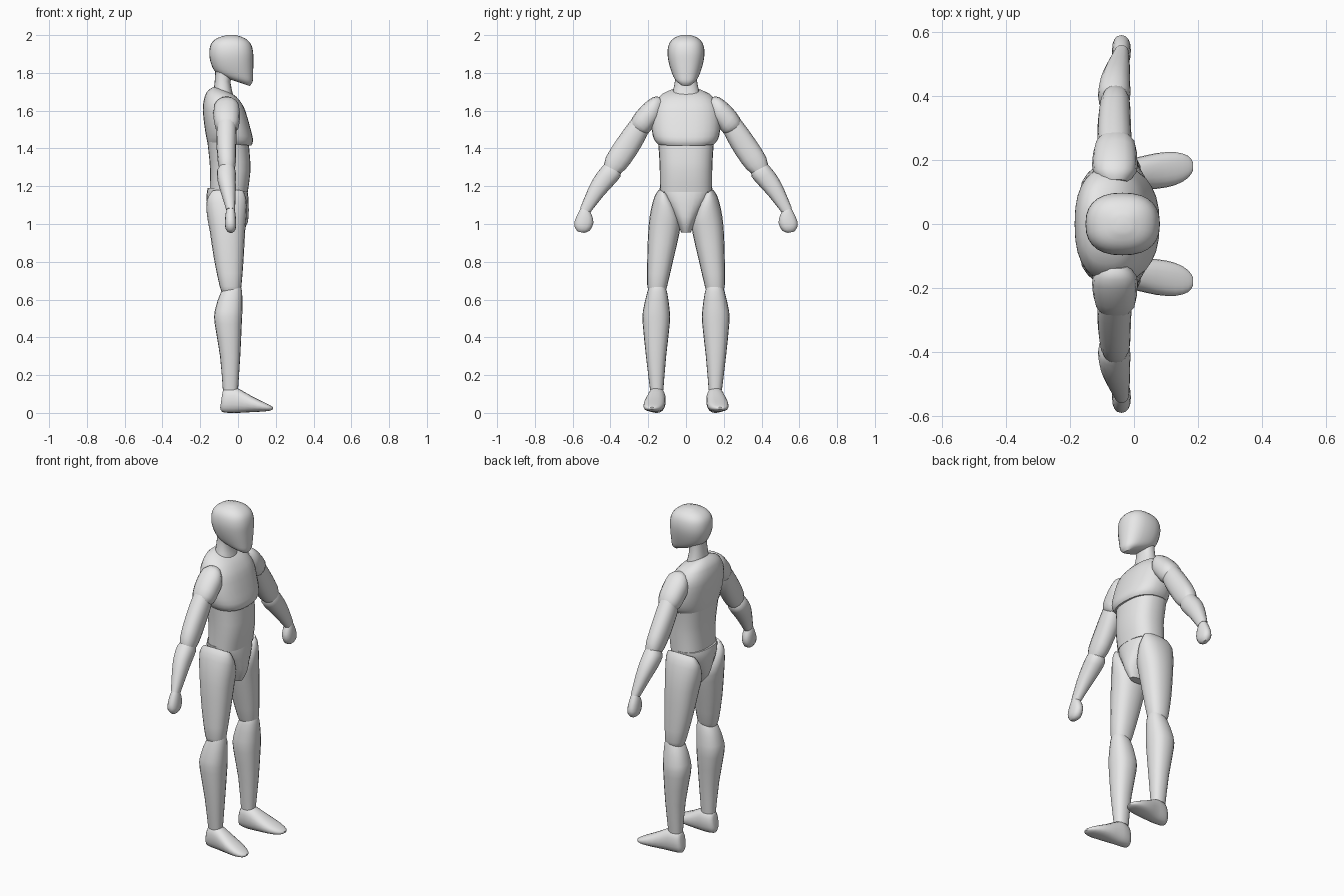
import bpy, bmesh, math
from mathutils import Vector

grey = bpy.data.materials.new("light grey")
grey.diffuse_color = (0.8, 0.8, 0.8, 1)


def smooth_rows(rows, steps):
    """Catmull-Rom interpolation between cross-section rows."""
    out = []
    for i in range(len(rows) - 1):
        p0, p1 = rows[max(i - 1, 0)], rows[i]
        p2, p3 = rows[i + 1], rows[min(i + 2, len(rows) - 1)]
        for s in range(steps):
            t = s / steps
            out.append([0.5 * (2 * b + (c - a) * t + (2 * a - 5 * b + 4 * c - d) * t * t
                               + (3 * b - a - 3 * c + d) * t ** 3)
                        for a, b, c, d in zip(p0, p1, p2, p3)])
    return out + [rows[-1]]


def loft(name, rows, plane, side=1, n=20, power=2.3, steps=2):
    """Row = (u0, z0, u1, z1, lo, hi): a diameter in the u-z plane and the span across it.
    plane 'x': u is x, span is y.  plane 'y': u is y, span is x."""
    bm = bmesh.new()
    rings = []
    for u0, z0, u1, z1, lo, hi in smooth_rows(rows, steps):
        ring = []
        for k in range(n):
            a = 2 * math.pi * k / n
            c, s = math.cos(a), math.sin(a)
            c = math.copysign(abs(c) ** (2 / power), c)
            s = math.copysign(abs(s) ** (2 / power), s)
            u = (u0 + u1) / 2 + c * (u1 - u0) / 2
            z = (z0 + z1) / 2 + c * (z1 - z0) / 2
            v = (lo + hi) / 2 + s * (hi - lo) / 2
            x, y = (u, v) if plane == 'x' else (v, u)
            ring.append(bm.verts.new(Vector((x, y * side, z))))
        rings.append(ring)
    for r, q in zip(rings, rings[1:]):
        for k in range(n):
            j = (k + 1) % n
            bm.faces.new((r[k], r[j], q[j], q[k]))
    bm.faces.new(rings[0])
    bm.faces.new(rings[-1])
    bmesh.ops.recalc_face_normals(bm, faces=bm.faces)
    mesh = bpy.data.meshes.new(name)
    bm.to_mesh(mesh)
    bm.free()
    mesh.materials.append(grey)
    ob = bpy.data.objects.new(name, mesh)
    bpy.context.collection.objects.link(ob)
    bpy.ops.object.select_all(action='DESELECT')
    ob.select_set(True)
    bpy.context.view_layer.objects.active = ob
    bpy.ops.object.shade_smooth_by_angle(angle=math.radians(40))


def centred(rows):
    """Rows with a symmetric half width instead of lo and hi."""
    return [(*r[:4], -r[4], r[4]) for r in rows]


# Head: egg shape with the jaw sloping down to the chin
loft("head", centred([
    (.02, 1.745, .062, 1.731, .025), (-.06, 1.772, .077, 1.752, .055),
    (-.12, 1.805, .08, 1.79, .074), (-.146, 1.86, .081, 1.855, .092),
    (-.152, 1.91, .08, 1.91, .098), (-.142, 1.955, .067, 1.955, .089),
    (-.11, 1.984, .035, 1.984, .064), (-.06, 2.0, -.01, 2.0, .025)]),
    'x', n=28, power=2.4, steps=3)

# Neck
loft("neck", centred([
    (-.12, 1.84, -.03, 1.79, .058), (-.122, 1.77, -.04, 1.75, .058),
    (-.13, 1.70, -.025, 1.68, .072)]), 'x')

# Torso in two lofts, so the chest keeps its overhang above the abdomen
loft("chest", centred([
    (-.13, 1.726, -.05, 1.70, .06), (-.165, 1.70, -.01, 1.675, .125),
    (-.182, 1.65, .025, 1.63, .165), (-.186, 1.60, .045, 1.58, .18),
    (-.178, 1.52, .07, 1.49, .182), (-.168, 1.46, .08, 1.44, .17),
    (-.163, 1.435, .07, 1.415, .152)]), 'x', n=28, power=2.4)
loft("abdomen", centred([
    (-.165, 1.46, .055, 1.45, .15), (-.156, 1.38, .062, 1.37, .143),
    (-.148, 1.29, .066, 1.28, .139), (-.15, 1.17, .052, 1.17, .138)]),
    'x', n=28, power=2.5)

# Pelvis tapering down between the legs
loft("pelvis", centred([
    (-.16, 1.19, .048, 1.19, .14), (-.167, 1.15, .055, 1.14, .13),
    (-.16, 1.08, .057, 1.07, .085), (-.14, 1.01, .052, 1.01, .05),
    (-.09, .955, .025, .955, .025)]), 'x', n=24)

for label, side in (("left", 1), ("right", -1)):
    # Legs
    loft(label + "_thigh", [
        (.10, 1.16, .142, 1.182, -.14, .03), (.06, 1.10, .165, 1.15, -.165, .045),
        (.03, 1.02, .185, 1.08, -.165, .046), (.035, .95, .199, .98, -.15, .038),
        (.065, .82, .205, .82, -.128, .03), (.10, .67, .205, .67, -.097, .018),
        (.115, .63, .19, .63, -.08, .005)], 'y', side)
    loft(label + "_shin", [
        (.115, .68, .19, .68, -.05, .012), (.10, .64, .205, .64, -.09, .022),
        (.086, .54, .228, .54, -.123, .023), (.086, .47, .229, .47, -.123, .02),
        (.105, .30, .212, .30, -.095, .012), (.12, .12, .19, .12, -.08, 0)], 'y', side)
    # Foot: sections from heel to toe
    loft(label + "_foot", [
        (-.094, .03, -.082, .11, .135, .175), (-.085, .005, -.07, .13, .118, .192),
        (-.04, 0, -.03, .137, .108, .202), (0, 0, .005, .127, .108, .207),
        (.07, .004, .07, .09, .11, .222), (.13, .007, .13, .06, .122, .225),
        (.17, .012, .17, .04, .145, .213), (.185, .02, .185, .03, .168, .193)], 'x', side)
    # Arms: each section is given by its inner and outer point
    loft(label + "_shoulder", [
        (.12, 1.60, .14, 1.672, -.10, -.02), (.15, 1.54, .175, 1.672, -.128, .008),
        (.175, 1.51, .235, 1.625, -.13, .01), (.20, 1.48, .285, 1.562, -.122, .005),
        (.225, 1.475, .295, 1.52, -.105, -.015)], 'y', side, n=16)
    loft(label + "_upper_arm", [
        (.19, 1.51, .28, 1.565, -.11, -.01), (.215, 1.45, .318, 1.515, -.115, -.008),
        (.265, 1.365, .378, 1.43, -.113, -.01), (.32, 1.29, .425, 1.352, -.106, -.012),
        (.36, 1.26, .435, 1.30, -.095, -.02)], 'y', side, n=16)
    loft(label + "_forearm", [
        (.345, 1.29, .42, 1.33, -.09, -.025), (.348, 1.25, .445, 1.302, -.112, -.012),
        (.39, 1.20, .485, 1.25, -.107, -.012), (.44, 1.145, .52, 1.182, -.09, -.012),
        (.505, 1.063, .56, 1.085, -.062, -.016)], 'y', side, n=16)
    # Hand: a closed mitten
    loft(label + "_hand", [
        (.512, 1.075, .553, 1.09, -.055, -.02), (.498, 1.045, .565, 1.07, -.065, -.014),
        (.49, 1.005, .588, 1.02, -.069, -.01), (.51, .965, .59, .985, -.066, -.012),
        (.54, .953, .573, .96, -.05, -.026)], 'y', side, n=16)
